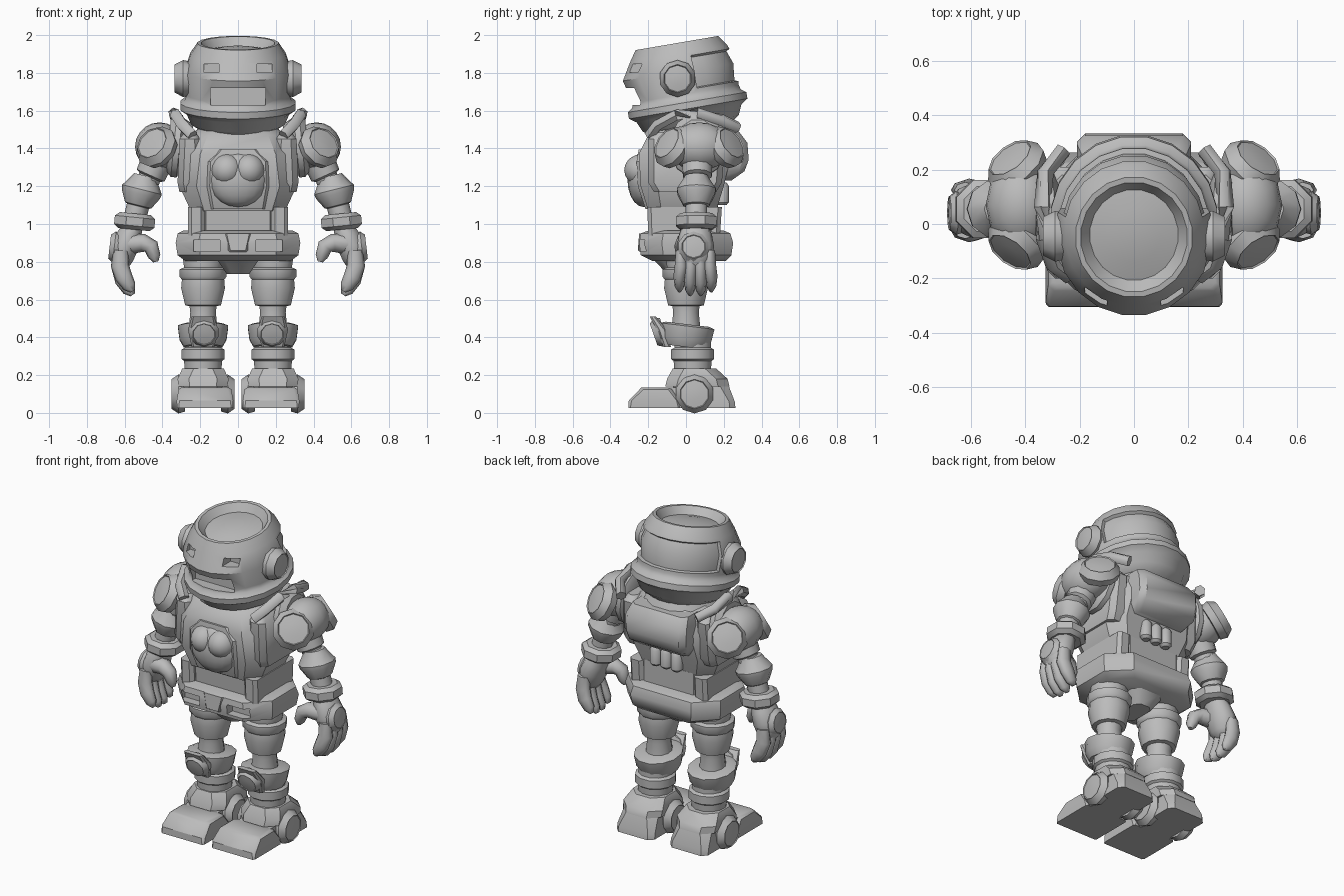
import bpy, bmesh, math
from math import sin, cos, pi
from mathutils import Vector, Matrix

if "Cube" in bpy.data.objects:
    bpy.data.objects.remove(bpy.data.objects["Cube"], do_unlink=True)

grey = bpy.data.materials.new("suit_grey")
grey.use_nodes = True
grey.diffuse_color = (0.5, 0.5, 0.5, 1)
grey.node_tree.nodes["Principled BSDF"].inputs["Base Color"].default_value = (0.5, 0.5, 0.5, 1)


def activate(ob):
    bpy.ops.object.select_all(action='DESELECT')
    ob.select_set(True)
    bpy.context.view_layer.objects.active = ob


def finish(name, bm, mirror=False, cutters=(), angle=38):
    bmesh.ops.recalc_face_normals(bm, faces=bm.faces)
    me = bpy.data.meshes.new(name)
    bm.to_mesh(me)
    bm.free()
    ob = bpy.data.objects.new(name, me)
    bpy.context.collection.objects.link(ob)
    me.materials.append(grey)
    activate(ob)
    for cut in cutters:
        mod = ob.modifiers.new("cut", 'BOOLEAN')
        mod.operation, mod.object = 'DIFFERENCE', cut
        bpy.ops.object.modifier_apply(modifier=mod.name)
        bpy.data.objects.remove(cut, do_unlink=True)
    activate(ob)
    bpy.ops.object.shade_smooth_by_angle(angle=math.radians(angle))
    if mirror:
        mod = ob.modifiers.new("mirror", 'MIRROR')
        mod.use_mirror_merge = False
    return ob


def skin(rings):
    bm = bmesh.new()
    vs = [[bm.verts.new(p) for p in r] for r in rings]
    n = len(vs[0])
    for a, b in zip(vs, vs[1:]):
        for i in range(n):
            bm.faces.new((a[i], a[(i + 1) % n], b[(i + 1) % n], b[i]))
    bm.faces.new(vs[0][::-1])
    bm.faces.new(vs[-1])
    return bm


def turned(profile, at, axis=(0, 0, 1), n=12, sx=1, sy=1):
    """Rings of (radius, height) around an axis."""
    q = Vector(axis).to_track_quat('Z', 'Y')
    return [[Vector(at) + q @ Vector((sx * r * cos((i + .5) * 2 * pi / n),
                                      sy * r * sin((i + .5) * 2 * pi / n), h))
             for i in range(n)] for r, h in profile]


def lathe(name, profile, at, axis=(0, 0, 1), n=12, mirror=True, sx=1, sy=1):
    return finish(name, skin(turned(profile, at, axis, n, sx, sy)), mirror)


def tube(name, pts, radii, n=8, sy=1, mirror=True):
    """Tapered tube through points."""
    pts = [Vector(p) for p in pts]
    rings = []
    for i, (p, r) in enumerate(zip(pts, radii)):
        t = (pts[min(i + 1, len(pts) - 1)] - pts[max(i - 1, 0)]).normalized()
        u = Vector((0, 1, 0))
        u = (u - t * u.dot(t)).normalized()
        v = t.cross(u)
        rings.append([p + u * r * sy * cos(k * 2 * pi / n) + v * r * sin(k * 2 * pi / n)
                      for k in range(n)])
    return finish(name, skin(rings), mirror, angle=60)


def block(name, sections, cx=0, mirror=False, cutters=()):
    """Stack of chamfered rectangles: z, half width, front y, back y, chamfer."""
    rings = []
    for z, w, f, b, c in sections:
        half = [(w - c, f), (w, f + c), (w, b - c), (w - c, b)]
        rings.append([(cx + x, y, z) for x, y in half] +
                     [(cx - x, y, z) for x, y in reversed(half)])
    return finish(name, skin(rings), mirror, cutters)


def ball(name, at, size, mirror=False, n=14):
    bm = bmesh.new()
    m = Matrix.Translation(at) @ Matrix.Diagonal((*size, 1))
    bmesh.ops.create_uvsphere(bm, u_segments=n, v_segments=10, radius=1, matrix=m)
    return finish(name, bm, mirror)


def cutter(at, size):
    bm = bmesh.new()
    bmesh.ops.create_cube(bm, size=1, matrix=Matrix.Translation(at) @ Matrix.Diagonal((*size, 1)))
    ob = finish("cutter", bm)
    ob.hide_render = True
    return ob


def cap(name, at, axis, r, t):
    """Round cover with a wide bevel and a shallow dished middle."""
    return lathe(name, [(r * .9, 0), (r, t * .5), (r * .76, t), (r * .72, t * .93), (r * .3, t)],
                 at, axis, n=10)


# Helmet, tilted forward, with a sunken rear panel, eye slots and a mouth slot
tilt = (0, -.169, .986)
seat = Vector((0, .01, 1.62))
helmet_profile = [(.17, -.145), (.26, -.09), (.285, -.035), (.322, -.01), (.322, .025), (.295, .045),
                  (.288, .07), (.3, .19), (.265, .285), (.225, .343), (.205, .343), (.17, .298),
                  (.1, .312), (.03, .318)]
bm = skin(turned(helmet_profile, seat, tilt, n=20, sx=.96))
bmesh.ops.recalc_face_normals(bm, faces=bm.faces)
up = Vector(tilt)
rear = []
for f in bm.faces:
    d = f.calc_center_median() - seat
    if .06 < d.dot(up) < .28 and d.y > .0 and abs(d.x) < .285:
        rear.append(f)
bmesh.ops.inset_region(bm, faces=rear, thickness=.02, use_even_offset=True)
bmesh.ops.inset_region(bm, faces=rear, thickness=.004, depth=-.02, use_even_offset=True)
# brow ridge pushed forward
for v in bm.verts:
    d = v.co - seat
    if d.y < -.1 and .15 < d.dot(up) < .2:
        v.co.y -= .02
slots = [cutter((0, -.3, 1.675), (.29, .17, .09))]
slots += [cutter((s * .14, -.27, 1.825), (.08, .11, .045)) for s in (-1, 1)]
finish("helmet", bm, cutters=slots)
cap("ear_cover", (.245, -.045, 1.77), (1, 0, 0), .098, .09)

# Torso
block("torso", [(1.07, .25, -.2, .16, .07), (1.2, .31, -.24, .2, .09), (1.37, .3, -.25, .24, .1),
                (1.47, .26, -.2, .23, .1), (1.52, .18, -.15, .17, .08)])
lathe("neck_ring", [(.2, 0), (.23, .04), (.21, .08), (.16, .1)], (0, .02, 1.45), mirror=False)
block("side_panel", [(1.17, .055, -.17, .16, .03), (1.22, .065, -.2, .19, .03),
                     (1.45, .055, -.2, .21, .03), (1.485, .03, -.16, .18, .02)], .255, True)
tube("shoulder_bar", [(.24, -.19, 1.47), (.295, -.15, 1.525), (.33, -.05, 1.578), (.338, .06, 1.585),
                      (.325, .19, 1.55), (.26, .27, 1.51)], [.032] * 6, n=6)

# Chest panel with a two-lobed cushion
block("chest_panel", [(1.08, .15, -.215, -.1, .02), (1.2, .17, -.255, -.1, .02),
                      (1.33, .165, -.262, -.1, .02), (1.395, .105, -.25, -.1, .02)])
ball("cushion_base", (0, -.225, 1.235), (.155, .085, .145), n=18)
ball("cushion_lobe", (.058, -.235, 1.285), (.085, .092, .085), True)

# Backpack and canisters
block("backpack", [(1.23, .17, .1, .24, .02), (1.28, .205, .1, .31, .03), (1.34, .21, .1, .332, .03),
                   (1.43, .21, .1, .325, .03), (1.49, .19, .1, .28, .03)])
for i in (-1, 0, 1):
    lathe("canister", [(.022, 0), (.036, .015), (.036, .1), (.022, .12)], (i * .072, .192, 1.1),
          n=10, mirror=False)

# Waist and belt
block("waist", [(.94, .2, -.17, .17, .03), (1.1, .2, -.18, .17, .03)])
block("waist_pad", [(.94, .045, -.2, .18, .02), (1.09, .045, -.205, .19, .02)], .22, True)
pouches = [cutter((s * .165, -.24, .885), (.14, .1, .06)) for s in (-1, 1)]
block("belt", [(.805, .28, -.18, .21, .11), (.835, .32, -.24, .24, .12), (.9, .33, -.248, .25, .12),
               (.95, .32, -.24, .235, .12), (.965, .29, -.2, .2, .11)], cutters=pouches)
block("crotch", [(.735, .06, -.1, .1, .03), (.81, .11, -.17, .15, .04), (.86, .06, -.255, .1, .02),
                 (.95, .08, -.248, .1, .02)])

# Legs
lathe("thigh", [(.1, .3), (.11, .24), (.104, .2), (.128, .19), (.128, .15), (.116, .135), (.12, .09),
                (.098, .0), (.074, -.005), (.07, -.04), (.08, -.13)], (.185, 0, .57))
lathe("knee_band", [(.115, -.01), (.14, .03), (.15, .1), (.12, .11)], (.185, -.005, .36), (0, .12, 1),
      sx=.92)
block("knee_guard", [(.35, .06, -.12, -.08, .01), (.44, .08, -.155, -.1, .015),
                     (.51, .06, -.192, -.16, .01)], .185, True)
cap("knee_cover", (.18, -.115, .435), (0, -1, -.35), .08, .06)
lathe("shin", [(.1, 0), (.104, .06), (.118, .07), (.118, .12), (.1, .13), (.1, .18)],
      (.185, .035, .215))
block("ankle_cuff", [(.14, .13, -.11, .23, .06), (.18, .135, -.1, .22, .06), (.235, .11, -.07, .16, .06)],
      .185, True)

# Feet
block("heel", [(.025, .13, -.03, .262, .03), (.06, .13, -.03, .258, .03), (.16, .115, -.08, .22, .05)],
      .185, True)
block("toe", [(.025, .148, -.305, -.03, .01), (.065, .15, -.303, -.035, .015),
              (.125, .14, -.245, -.075, .02), (.135, .125, -.235, -.09, .02)], .175, True)
block("instep", [(.04, .11, -.12, .05, .01), (.135, .11, -.11, .05, .02)], .185, True)
for name, x, d in (("outer_ankle_cover", .28, 1), ("inner_ankle_cover", .09, -1)):
    cap(name, (x, .045, .1), (d, 0, 0), .103, .072)

# Shoulders
ball("shoulder", (.415, .07, 1.41), (.13, .165, .128), True, n=12)
lathe("shoulder_socket", [(.12, 0), (.15, .02), (.15, .05), (.12, .08)], (.29, .06, 1.41), (1, 0, .1),
      sy=1.15)
for name, y, d in (("front_shoulder_cover", -.045, -1), ("rear_shoulder_cover", .185, 1)):
    cap(name, (.412, y, 1.39), (.5, d * .66, .45), .12, .085)

# Arms
down = (.25, 0, -1)
lathe("upper_arm", [(.085, 0), (.08, .08), (.06, .09), (.06, .2)], (.43, .06, 1.33), (.45, 0, -1), n=10)
lathe("elbow", [(.062, 0), (.072, .02), (.108, .075), (.104, .1), (.072, .16), (.06, .165), (.06, .25)],
      (.49, .055, 1.255), down, n=10)
lathe("wrist_cuff", [(.09, 0), (.116, .02), (.116, .065), (.09, .085)], (.543, .055, 1.055),
      (.1, 0, -1), n=8)

# Hands
tube("palm", [(.555, .05, .985), (.575, .05, .94), (.6, .05, .88), (.618, .05, .81), (.615, .05, .765)],
     [.055, .068, .076, .065, .035], n=10, sy=1.3)
cap("hand_cover", (.63, .04, .875), (1, 0, .12), .083, .05)
for i in range(4):
    y, low = .05 + (i - 1.5) * .05, .02 * (i in (1, 2))
    far = .05 + (i - 1.5) * .056
    tube("finger", [(.62, y, .86), (.625, y, .78), (.605, far, .72 - low), (.575, far, .67 - low),
                    (.557, far, .645 - low)], [.04, .048, .046, .036, .014], sy=.72)
tube("thumb", [(.57, .01, .895), (.5, -.01, .9), (.46, -.02, .88), (.443, -.02, .83), (.435, -.02, .8)],
     [.055, .048, .042, .033, .014])
